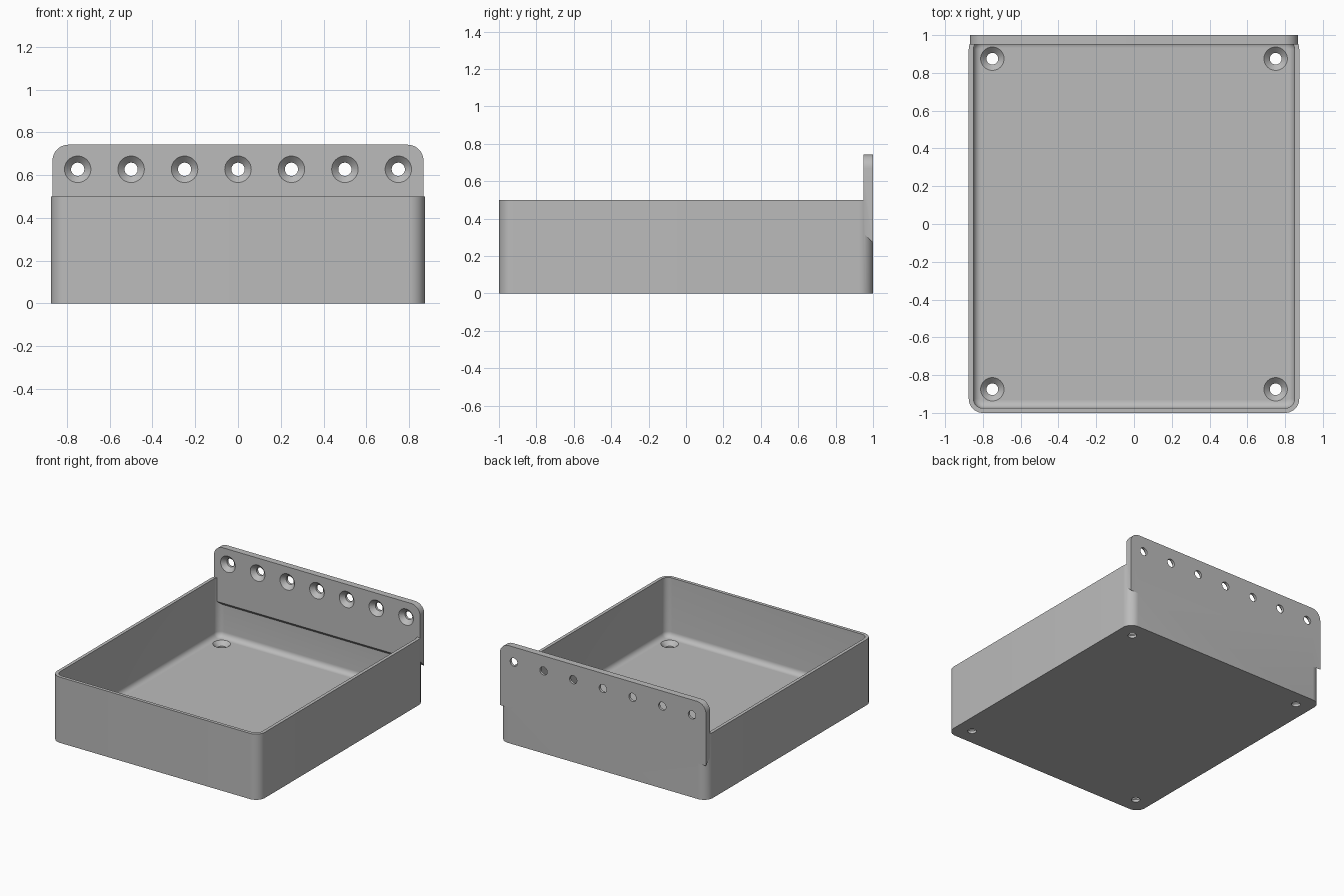
import bpy, bmesh, math
from mathutils import Matrix, Vector

cube = bpy.data.objects.get("Cube")
if cube:
    bpy.data.objects.remove(cube, do_unlink=True)

HALF_X, HALF_Y, RIM, WALL, FLOOR = 0.875, 1.0, 0.5, 0.025, 0.05
CORNER, FILLET = 0.075, 0.04
PLATE_X, PLATE_TOP, PLATE_T = 0.868, 0.742, 0.05

grey = bpy.data.materials.new("plain grey")
grey.use_nodes = True
colour = (0.5, 0.5, 0.5, 1)
grey.diffuse_color = colour
grey.node_tree.nodes["Principled BSDF"].inputs["Base Color"].default_value = colour


def make_object(name, bm):
    bmesh.ops.recalc_face_normals(bm, faces=bm.faces)
    mesh = bpy.data.meshes.new(name)
    bm.to_mesh(mesh)
    bm.free()
    mesh.materials.append(grey)
    obj = bpy.data.objects.new(name, mesh)
    bpy.context.collection.objects.link(obj)
    return obj


def arc(cx, cy, r, start, steps=10):
    angles = [start + math.pi / 2 * i / steps for i in range(steps + 1)]
    return [(cx + r * math.cos(a), cy + r * math.sin(a)) for a in angles]


def rounded_ring(bm, inset, z):
    """Rounded rectangle of vertices, shrunk by inset."""
    r = max(CORNER - inset, 0.004)
    x, y = HALF_X - inset - r, HALF_Y - inset - r
    pts = []
    for k, (sx, sy) in enumerate([(1, 1), (-1, 1), (-1, -1), (1, -1)]):
        pts += arc(sx * x, sy * y, r, k * math.pi / 2)
    return [bm.verts.new((px, py, z)) for px, py in pts]


def bridge(bm, a, b):
    n = len(a)
    for i in range(n):
        bm.faces.new((a[i], a[(i + 1) % n], b[(i + 1) % n], b[i]))


def boolean(target, other, operation):
    """Apply a boolean and remove the helper."""
    mod = target.modifiers.new(operation, 'BOOLEAN')
    mod.operation, mod.solver, mod.object = operation, 'EXACT', other
    bpy.context.view_layer.objects.active = target
    bpy.ops.object.modifier_apply(modifier=mod.name)
    bpy.data.objects.remove(other, do_unlink=True)


# Open tray: outer wall, rim, inner wall, floor fillet
bm = bmesh.new()
levels = [(0, 0), (0, RIM), (WALL, RIM)]
for i in range(9):
    a = math.pi / 2 * i / 8
    levels.append((WALL + FILLET * (1 - math.cos(a)), FLOOR + FILLET * (1 - math.sin(a))))
rings = [rounded_ring(bm, inset, z) for inset, z in levels]
for lower, upper in zip(rings, rings[1:]):
    bridge(bm, lower, upper)
bm.faces.new(rings[0])
bm.faces.new(rings[-1])
tray = make_object("mounting_tray", bm)

# Back plate: rounded top corners, underside sloping down to the back
bm = bmesh.new()
cx, cz = PLATE_X - CORNER, PLATE_TOP - CORNER
top = arc(cx, cz, CORNER, 0) + arc(-cx, cz, CORNER, math.pi / 2)
sides = []
for y, low in [(HALF_Y - PLATE_T, 0.32), (HALF_Y, 0.27)]:
    outline = top + [(-PLATE_X, low), (PLATE_X, low)]
    sides.append([bm.verts.new((x, y, z)) for x, z in outline])
    bm.faces.new(sides[-1])
bridge(bm, *sides)
plate = make_object("back_plate", bm)
boolean(tray, plate, 'UNION')

# Countersunk screw holes, each drilled along its own axis
UP, FRONT = Vector((0, 0, 1)), Vector((0, -1, 0))
holes = [((sx * 0.75, sy * 0.875, FLOOR), UP) for sx in (-1, 1) for sy in (-1, 1)]
holes += [((i * 0.25, HALF_Y - PLATE_T, 0.627), FRONT) for i in range(-3, 4)]
profile = [(0.072, 0.01), (0.031, -0.031), (0.031, -0.08)]
bm = bmesh.new()
for place, axis in holes:
    matrix = Matrix.Translation(place) @ UP.rotation_difference(axis).to_matrix().to_4x4()
    loops = []
    for r, depth in profile:
        verts = bmesh.ops.create_circle(bm, segments=32, radius=r)["verts"]
        for v in verts:
            v.co = matrix @ (v.co + UP * depth)
        loops.append(verts)
    for a, b in zip(loops, loops[1:]):
        bridge(bm, a, b)
    bm.faces.new(loops[0])
    bm.faces.new(loops[-1])
cutter = make_object("screw_hole_cutter", bm)
cutter.hide_render = True
boolean(tray, cutter, 'DIFFERENCE')

# Smooth the rounded corners, keep the edges sharp
bpy.ops.object.select_all(action='DESELECT')
tray.select_set(True)
bpy.context.view_layer.objects.active = tray
bpy.ops.object.shade_smooth_by_angle(angle=math.radians(30))
